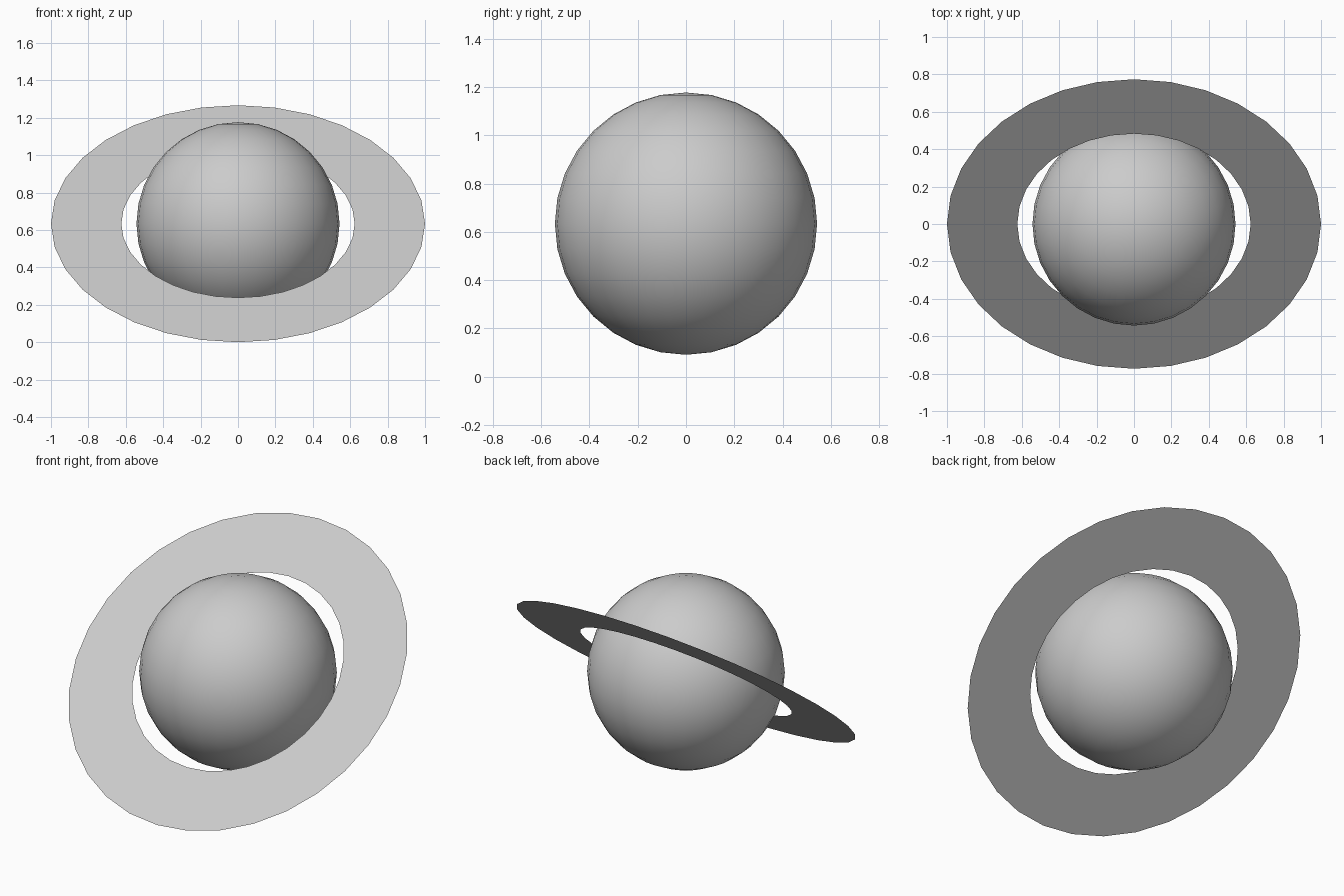
import bpy, bmesh, math

if "Cube" in bpy.data.objects:
    bpy.data.objects.remove(bpy.data.objects["Cube"])

CENTRE_Z = 0.634
SIDES = 32

# Planet globe
bpy.ops.mesh.primitive_uv_sphere_add(segments=SIDES, ring_count=16, radius=0.543,
                                     location=(0, 0, CENTRE_Z))
globe = bpy.context.object
globe.name = "globe"
bpy.ops.object.shade_smooth()

# Flat tilted ring, a single sheet without thickness
bm = bmesh.new()


def circle(radius):
    return [bm.verts.new((radius * math.cos(2 * math.pi * i / SIDES),
                          radius * math.sin(2 * math.pi * i / SIDES), 0))
            for i in range(SIDES)]


inner, outer = circle(0.624), circle(1.0)
for i in range(SIDES):
    j = (i + 1) % SIDES
    bm.faces.new((inner[i], outer[i], outer[j], inner[j]))
mesh = bpy.data.meshes.new("ring")
bm.to_mesh(mesh)
bm.free()
ring = bpy.data.objects.new("ring", mesh)
bpy.context.collection.objects.link(ring)
ring.location.z = CENTRE_Z
ring.rotation_euler.x = math.radians(39.3)
